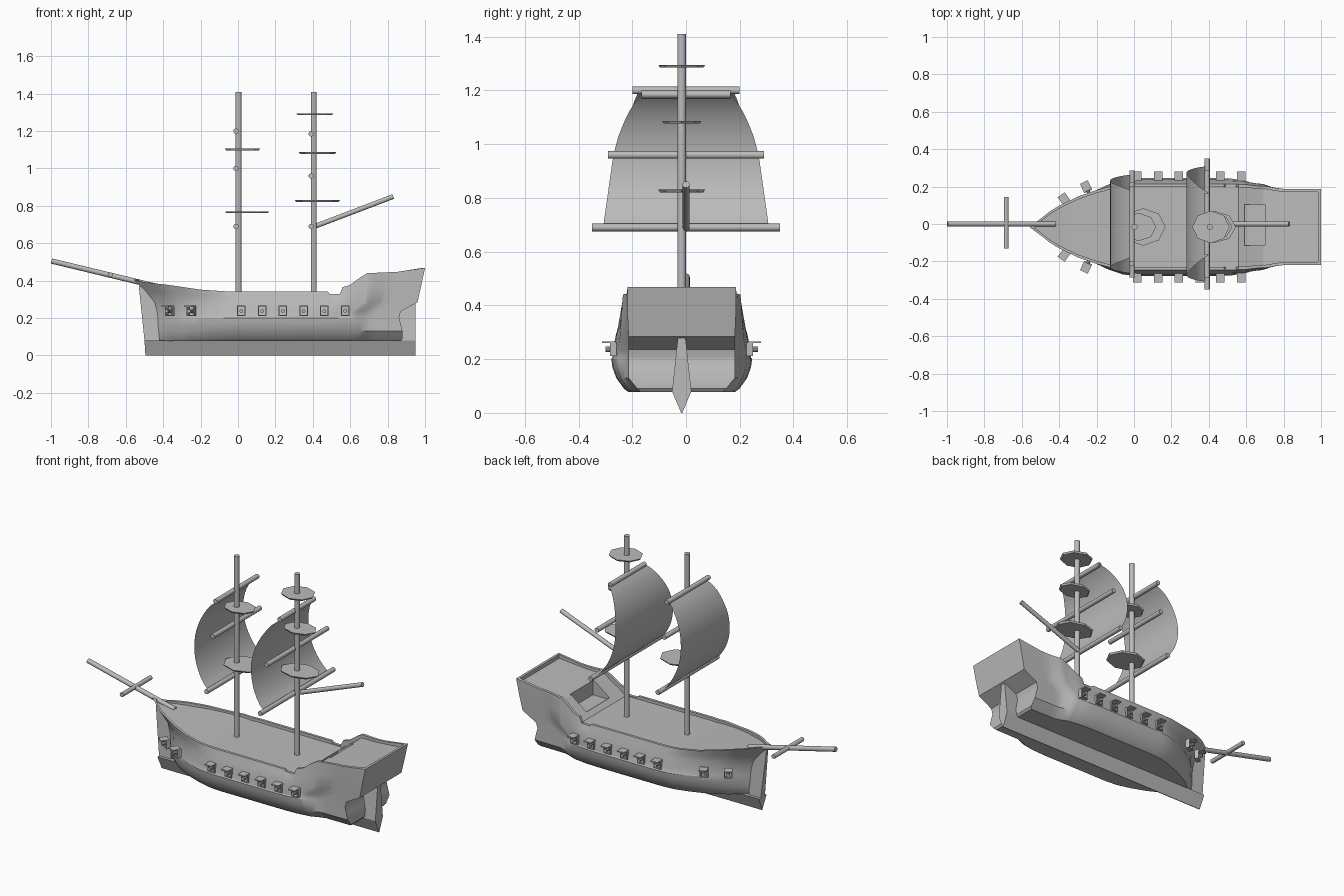
import bpy, bmesh, math
from mathutils import Vector, Matrix

if "Cube" in bpy.data.objects:
    bpy.data.objects.remove(bpy.data.objects["Cube"])

grey = bpy.data.materials.new("plain grey")
grey.use_nodes = True
colour = (0.5, 0.5, 0.5, 1)
grey.diffuse_color = colour
grey.node_tree.nodes["Principled BSDF"].inputs["Base Color"].default_value = colour

CY = -0.016  # centreline of hull and masts


def finish(name, bm, smooth=None, normals=True):
    if normals:
        bmesh.ops.recalc_face_normals(bm, faces=bm.faces)
    mesh = bpy.data.meshes.new(name)
    bm.to_mesh(mesh)
    bm.free()
    mesh.materials.append(grey)
    ob = bpy.data.objects.new(name, mesh)
    bpy.context.collection.objects.link(ob)
    if smooth:
        shade(ob, smooth)
    return ob


def shade(ob, angle):
    bpy.ops.object.select_all(action='DESELECT')
    ob.select_set(True)
    bpy.context.view_layer.objects.active = ob
    bpy.ops.object.shade_smooth_by_angle(angle=math.radians(angle))


def lerp_table(table, x):
    for (a, va), (b, vb) in zip(table, table[1:]):
        if x <= b:
            return va + (vb - va) * max(0, (x - a) / (b - a))
    return table[-1][1]


def rod(name, a, b, r, sides=16):
    a, b = Vector(a), Vector(b)
    d = b - a
    bm = bmesh.new()
    m = Matrix.Translation((a + b) / 2) @ d.to_track_quat('Z', 'Y').to_matrix().to_4x4()
    bmesh.ops.create_cone(bm, cap_ends=True, segments=sides, radius1=r, radius2=r,
                          depth=d.length, matrix=m)
    return finish(name, bm, 40)


def box(bm, centre, size, turn=Matrix()):
    bmesh.ops.create_cube(bm, size=1, matrix=turn @ Matrix.Translation(centre)
                          @ Matrix.Diagonal((*size, 1)))


# Hull: beam, sheer and deck height along the length
BEAM = [(-.555, .004), (-.5, .05), (-.45, .095), (-.4, .13), (-.3, .185), (-.2, .225),
        (-.1, .254), (0, .262), (.5, .262), (.6, .258), (.7, .243), (.76, .217),
        (.8, .204), (1, .202)]
SHEER = [(-.555, .405), (-.5, .392), (-.37, .377), (-.2, .352), (-.05, .342), (.48, .341),
         (.49, .33), (.545, .33), (.56, .365), (.6, .378), (.65, .415), (.69, .44),
         (.85, .447), (1, .468)]
DECK = [(-.555, .39), (-.37, .36), (-.05, .325), (.56, .323), (.69, .42), (1, .445)]
STATIONS = sorted({x for x, _ in BEAM + SHEER} | {-.53, -.35, -.25, -.15, .73, .78})
# Outer rows: height, width factor, bow x, stern x
ROWS = [(.078, .76, -.42, .87), (.09, .82, -.43, .88), (.13, .93, -.44, .88),
        (.17, .985, -.44, .87), (.2, 1, -.44, .862), (.206, .985, -.44, .862),
        (.235, .975, -.443, .87), (.285, .94, -.455, .96)]


def station(x):
    u = (x + .555) / 1.555
    beam, top = lerp_table(BEAM, x), lerp_table(SHEER, x)
    aft = min(1, max(0, (x - .68) / .12))
    pts = []
    for z, f, bow, stern in ROWS:
        pts.append((bow + u * (stern - bow), beam * (f + (.98 - f) * aft * (z > .1)), z))
    for t, f, bow in ((.5, .91, -.5), (1, .88, -.555)):
        stern = .98 if t < 1 else 1
        pts.append((bow + u * (stern - bow), beam * (f + (1 - f) * aft), .285 + t * (top - .285)))
    # Bulwark top and inner side down to the deck
    xi = min(max(x, -.53), .985)
    inner = max(.001, pts[-1][1] - .016)
    pts += [(xi, inner, top), (xi, inner, min(lerp_table(DECK, x), top - .004))]
    return pts


bm = bmesh.new()
rings = []
for x in STATIONS:
    p = station(x)
    rings.append([[bm.verts.new((a, CY + s * b, c)) for a, b, c in p] for s in (1, -1)])
for A, B in zip(rings, rings[1:]):
    for side in (0, 1):
        for i in range(len(A[0]) - 1):
            bm.faces.new((A[side][i], B[side][i], B[side][i + 1], A[side][i + 1]))
    for i in (0, -1):
        bm.faces.new((A[0][i], B[0][i], B[1][i], A[1][i]))
for R in (rings[0], rings[-1]):
    for i in range(len(R[0]) - 1):
        bm.faces.new((R[0][i], R[0][i + 1], R[1][i + 1], R[1][i]))
hull = finish("hull", bm)

# Stair recess in the quarterdeck front
bm = bmesh.new()
box(bm, (.645, CY + .01, .43), (.11, .22, .19))
cutter = finish("recess_cutter", bm)
cutter.hide_render = True
mod = hull.modifiers.new("recess", 'BOOLEAN')
mod.object, mod.operation, mod.solver = cutter, 'DIFFERENCE', 'EXACT'
bpy.context.view_layer.objects.active = hull
bpy.ops.object.modifier_apply(modifier=mod.name)
bpy.data.objects.remove(cutter)
shade(hull, 28)


# Keel, rudder and stem as tapering slabs: each level is z, x start, x end, half width
def slab(name, low, high):
    bm = bmesh.new()
    for z, x0, x1, w in (low, high):
        for x, s in ((x0, -1), (x1, -1), (x1, 1), (x0, 1)):
            bm.verts.new((x, CY + s * w, z))
    bmesh.ops.convex_hull(bm, input=bm.verts)
    bmesh.ops.dissolve_limit(bm, angle_limit=.01, verts=bm.verts, edges=bm.edges)
    finish(name, bm)


slab("keel", (0, -.495, .95, .002), (.08, -.5, .95, .036))
slab("rudder", (.08, .82, .95, .036), (.3, .82, .95, .012))
slab("stem_post", (.08, -.5, -.42, .02), (.37, -.53, -.44, .008))


# Gun ports: frame, raised lid and barrel
def gun(name, x, y, angle, side):
    bm = bmesh.new()
    turn = Matrix.Translation((x, CY + side * y, 0)) @ Matrix.Rotation(side * angle, 4, 'Z')
    for dx in (-.02, .02):
        box(bm, (dx, 0, .237), (.006, .024, .05), turn)
    box(bm, (0, 0, .214), (.046, .024, .006), turn)
    box(bm, (0, side * .017, .263), (.046, .05, .007), turn)
    barrel = turn @ Matrix.Translation((0, side * .005, .237)) @ Matrix.Rotation(math.pi / 2, 4, 'X')
    bmesh.ops.create_cone(bm, cap_ends=True, segments=10, radius1=.01, radius2=.01,
                          depth=.05, matrix=barrel)
    finish(name, bm)


for side, label in ((1, "left"), (-1, "right")):
    for i in range(6):
        gun(f"{label}_gun_{i + 1}", .018 + i * .111, .254, 0, side)
    gun(f"{label}_bow_gun_1", -.365, .138, .62, side)
    gun(f"{label}_bow_gun_2", -.25, .202, .45, side)


# Masts, yards and sails
def sail(name, x, low, high, bulge, widths):
    bm = bmesh.new()
    rows, n = [], 16
    for i in range(n + 1):
        t = i / n
        z = low + t * (high - low)
        w = lerp_table(widths, z)
        px = x - bulge * (1 - (2 * t - 1) ** 2) ** .8
        rows.append([bm.verts.new((px, s * w, z)) for s in (-1, 1)])
    for a, b in zip(rows, rows[1:]):
        bm.faces.new((a[0], a[1], b[1], b[0]))
    finish(name, bm, 60, False)


def mast(name, x, yards):
    rod(name + "_mast", (x, CY, .3), (x, CY, 1.41), .016)
    for i, (z, w) in enumerate(yards):
        rod(f"{name}_yard_{i + 1}", (x - .014, -w, z), (x - .014, w, z), .014)


mast("fore", .003, [(.69, .285), (1, .225), (1.2, .2)])
mast("main", .405, [(.69, .35), (.96, .29), (1.185, .165)])
sail("fore_sail", -.005, .685, 1.2, .122,
     [(.68, .265), (1, .225), (1.15, .198), (1.2, .175)])
sail("main_sail", .395, .685, 1.185, .115,
     [(.68, .31), (.95, .272), (1.02, .255), (1.08, .232), (1.14, .202), (1.19, .165)])


# Mast platforms
def platform(name, x0, x1, z, w):
    bm = bmesh.new()
    m = (Matrix.Translation(((x0 + x1) / 2, CY, z)) @ Matrix.Diagonal(((x1 - x0) / 2, w, 1, 1)))
    bmesh.ops.create_cone(bm, cap_ends=True, segments=8, radius1=.93, radius2=1,
                          depth=.01, matrix=m)
    finish(name, bm)


platform("fore_low_platform", -.07, .168, .766, .1)
platform("fore_high_platform", -.07, .118, 1.101, .075)
platform("main_low_platform", .303, .545, .826, .087)
platform("main_mid_platform", .325, .525, 1.082, .073)
platform("main_high_platform", .312, .51, 1.29, .087)

# Bowsprit with its yard, and the aft boom
rod("bowsprit", (-.997, 0, .505), (-.42, 0, .366), .014)
rod("bowsprit_yard", (-.683, -.13, .432), (-.683, .145, .432), .013)
rod("aft_boom", (.41, 0, .69), (.83, 0, .85), .013)
